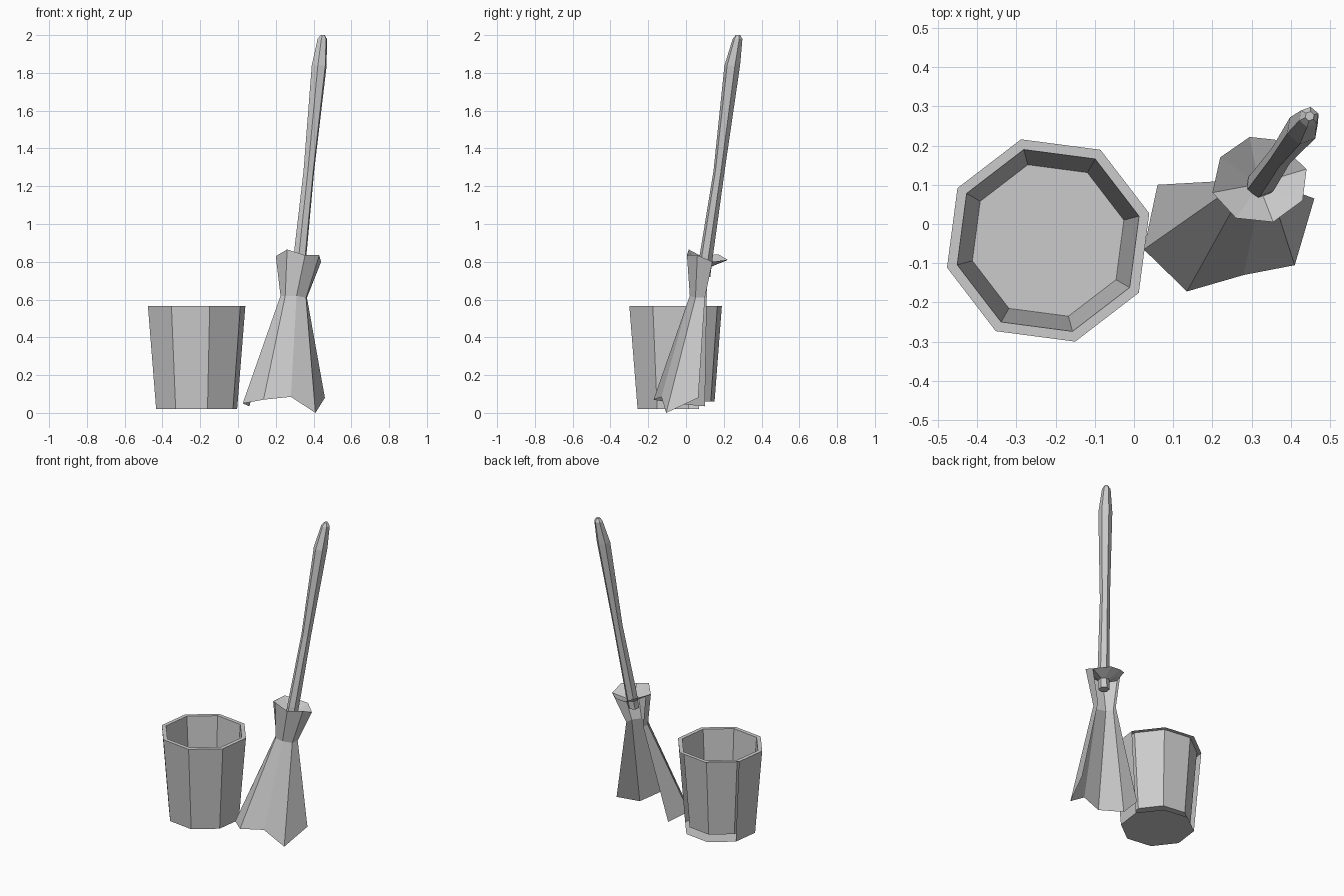
import bpy, bmesh, math
from mathutils import Vector

if "Cube" in bpy.data.objects:
    bpy.data.objects.remove(bpy.data.objects["Cube"])

grey = bpy.data.materials.new("plain_grey")
grey.use_nodes = True
grey.diffuse_color = (0.6, 0.6, 0.6, 1)
grey.node_tree.nodes["Principled BSDF"].inputs["Base Color"].default_value = (0.6, 0.6, 0.6, 1)


def ring(center, radius, sides, turn=0):
    """Level polygon, counter-clockwise seen from above."""
    return [Vector(center) + radius * Vector((math.cos(a), math.sin(a), 0))
            for a in (math.radians(turn) + math.tau * i / sides for i in range(sides))]


def loft(name, rings, closed=True, cap_start=False, cap_end=False, skip=()):
    """Skin consecutive rings; skip holds (ring, side) pairs left open."""
    bm = bmesh.new()
    loops = [[bm.verts.new(p) for p in r] for r in rings]
    n = len(loops[0])
    for k, (a, b) in enumerate(zip(loops, loops[1:])):
        for i in range(n if closed else n - 1):
            if (k, i) not in skip:
                j = (i + 1) % n
                bm.faces.new((a[i], a[j], b[j], b[i]))
    if cap_start:
        bm.faces.new(loops[0][::-1])
    if cap_end:
        bm.faces.new(loops[-1])
    mesh = bpy.data.meshes.new(name)
    bm.to_mesh(mesh)
    bm.free()
    mesh.materials.append(grey)
    obj = bpy.data.objects.new(name, mesh)
    bpy.context.collection.objects.link(obj)
    return obj


# Bucket: outer wall open at the back, flat rim, inner wall and floor
profile = [(0.222, 0.02), (0.267, 0.565), (0.24, 0.565), (0.2, 0.06)]
loft("bucket", [ring((-0.219, -0.042, z), r, 8, 15) for r, z in profile],
     cap_start=True, cap_end=True, skip={(0, 0), (0, 1), (0, 2)})

# Broom head: bristle skirt, waist and collar, open at the back
skirt = [(0.06, 0.10, 0.035), (0.025, -0.065, 0.05), (0.135, -0.172, 0.07),
         (0.28, -0.13, 0.085), (0.41, -0.105, 0), (0.46, 0.065, 0.08)]
waist = [(0.235, 0.11, 0.62), (0.225, 0.075, 0.62), (0.25, 0.035, 0.62),
         (0.31, 0.02, 0.62), (0.36, 0.05, 0.61), (0.365, 0.1, 0.61)]
collar = [(0.21, 0.12, 0.835), (0.2, 0.08, 0.83), (0.26, 0.015, 0.865),
          (0.355, 0.005, 0.835), (0.43, 0.06, 0.835), (0.44, 0.14, 0.80)]
loft("broom_head", [skirt, waist, collar], closed=False)

# Dished top of the collar, running in to the handle
rim = collar[1:] + [(0.36, 0.215, 0.81), (0.295, 0.222, 0.81), (0.22, 0.17, 0.84)]
loft("collar_top", [rim, ring((0.32, 0.105, 0.775), 0.032, 8, 195)])

# Bent, tapered handle
path = [(0.315, 0.095, 0.72, 0.034), (0.328, 0.107, 0.83, 0.036),
        (0.375, 0.175, 1.28, 0.03), (0.43, 0.245, 1.84, 0.042),
        (0.446, 0.273, 1.98, 0.026), (0.448, 0.275, 2.0, 0.012)]
loft("broom_handle", [ring((x, y, z), r, 6, 20) for x, y, z, r in path],
     cap_start=True, cap_end=True)
